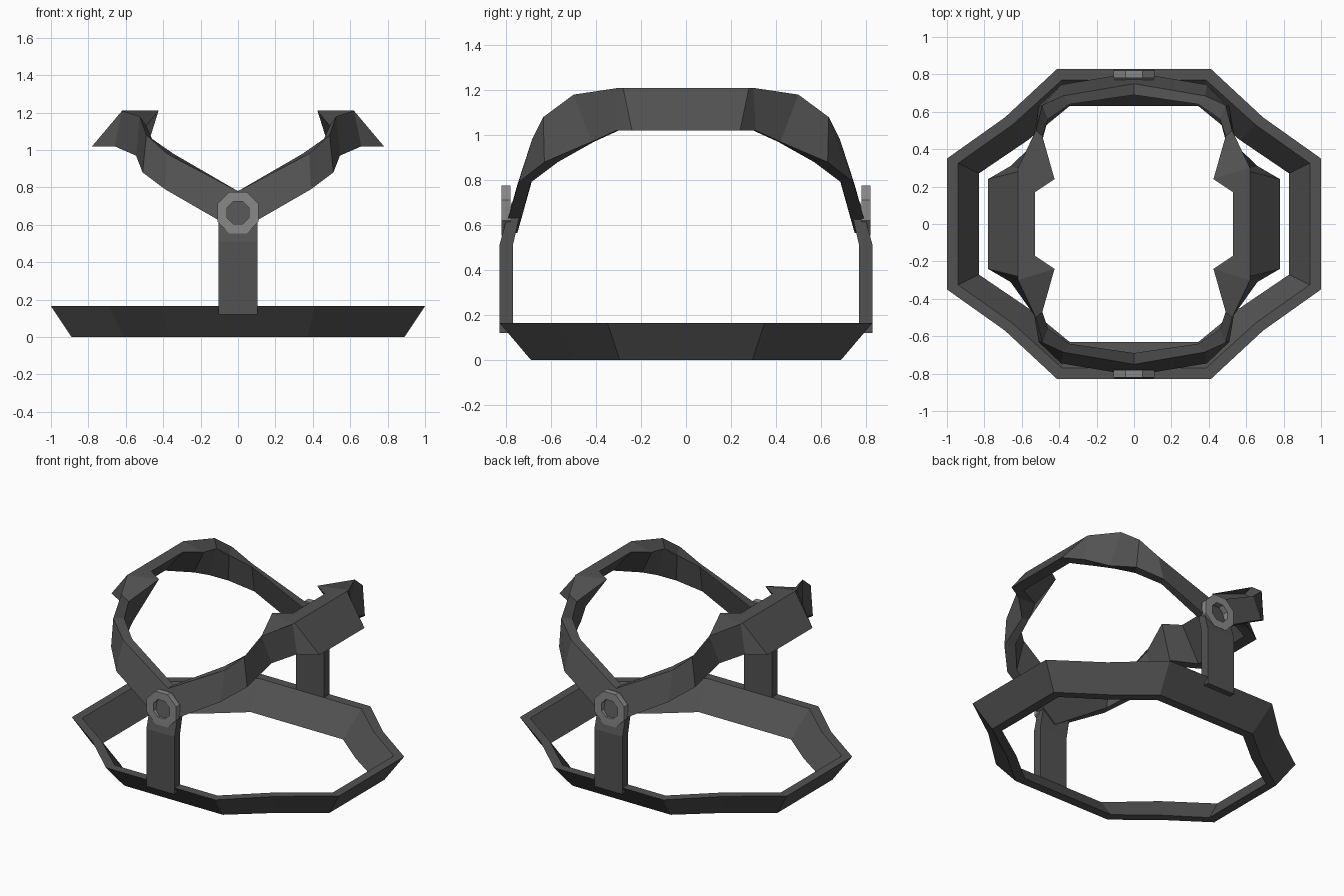
import bpy, bmesh, math

if "Cube" in bpy.data.objects:
    bpy.data.objects.remove(bpy.data.objects["Cube"])


def material(name, v):
    m = bpy.data.materials.new(name)
    m.diffuse_color = (v, v, v, 1)
    m.use_nodes = True
    m.node_tree.nodes["Principled BSDF"].inputs["Base Color"].default_value = m.diffuse_color
    return m


DARK = material("dark_iron", 0.085)
STEEL = material("worn_steel", 0.25)


def sweep(name, stations, closed, mat):
    """Join cross-sections (equal point counts) into a flat-faced solid."""
    bm = bmesh.new()
    rings = [[bm.verts.new(p) for p in s] for s in stations]
    n, k = len(rings), len(rings[0])
    for i in range(n if closed else n - 1):
        a, b = rings[i], rings[(i + 1) % n]
        for j in range(k):
            bm.faces.new((a[j], a[(j + 1) % k], b[(j + 1) % k], b[j]))
    if not closed:
        bm.faces.new(rings[0])
        bm.faces.new(rings[-1])
    bmesh.ops.recalc_face_normals(bm, faces=bm.faces[:])
    me = bpy.data.meshes.new(name)
    bm.to_mesh(me)
    bm.free()
    me.materials.append(mat)
    ob = bpy.data.objects.new(name, me)
    bpy.context.collection.objects.link(ob)
    return ob


def flip(section, sx, sy):
    return [(x * sx, y * sy, z) for x, y, z in section]


# Flared base ring: one quadrant (outer top, inner top, inner bottom, outer bottom)
T = 0.165
quad = [
    [(1.0, .35, T), (.94, .325, T), (.83, .27, 0), (.89, .295, 0)],
    [(.69, .57, T), (.65, .53, T), (.565, .45, 0), (.61, .49, 0)],
    [(.41, .83, T), (.385, .77, T), (.345, .63, 0), (.37, .69, 0)],
]
base = (quad + [flip(s, -1, 1) for s in reversed(quad)]
        + [flip(s, -1, -1) for s in quad] + [flip(s, 1, -1) for s in reversed(quad)])
sweep("base_ring", base, True, DARK)

# Jaws: half arm from hinge to end plate (outer low, outer up, inner up, inner low)
arm = [
    [(0, .81, .565), (0, .75, .78), (0, .69, .78), (0, .75, .565)],
    [(.39, .745, .79), (.38, .685, .98), (.345, .64, .98), (.36, .69, .79)],
    [(.51, .63, .88), (.49, .635, 1.08), (.46, .56, 1.06), (.47, .57, .88)],
    [(.545, .42, .97), (.525, .50, 1.18), (.49, .47, 1.13), (.50, .41, .97)],
    [(.66, .31, 1.02), (.62, .30, 1.21), (.425, .24, 1.21), (.54, .30, 1.02)],
    [(.78, .24, 1.02), (.62, .28, 1.21), (.53, .17, 1.21), (.70, .22, 1.02)],
]
jaw = arm + [flip(s, 1, -1) for s in reversed(arm)]
for side, sx in (("right", 1), ("left", -1)):
    sweep("jaw_" + side, [flip(s, sx, 1) for s in jaw], False, DARK)

# Hinge posts and octagonal hinge nuts, front and back
post = [(.83, .12), (.83, .51), (.80, .62), (.775, .70),
        (.715, .70), (.745, .62), (.77, .51), (.77, .12)]


def nut_section(a, sy):
    return [(r * math.cos(a), y * sy, .665 + r * math.sin(a))
            for r, y in ((.12, .78), (.12, .82), (.065, .82), (.065, .78))]


for end, sy in (("front", -1), ("back", 1)):
    sweep("hinge_post_" + end,
          [[(x, y * sy, z) for y, z in post] for x in (-.105, .105)], False, DARK)
    sweep("hinge_nut_" + end,
          [nut_section(math.radians(22.5 + 45 * i), sy) for i in range(8)], True, STEEL)
